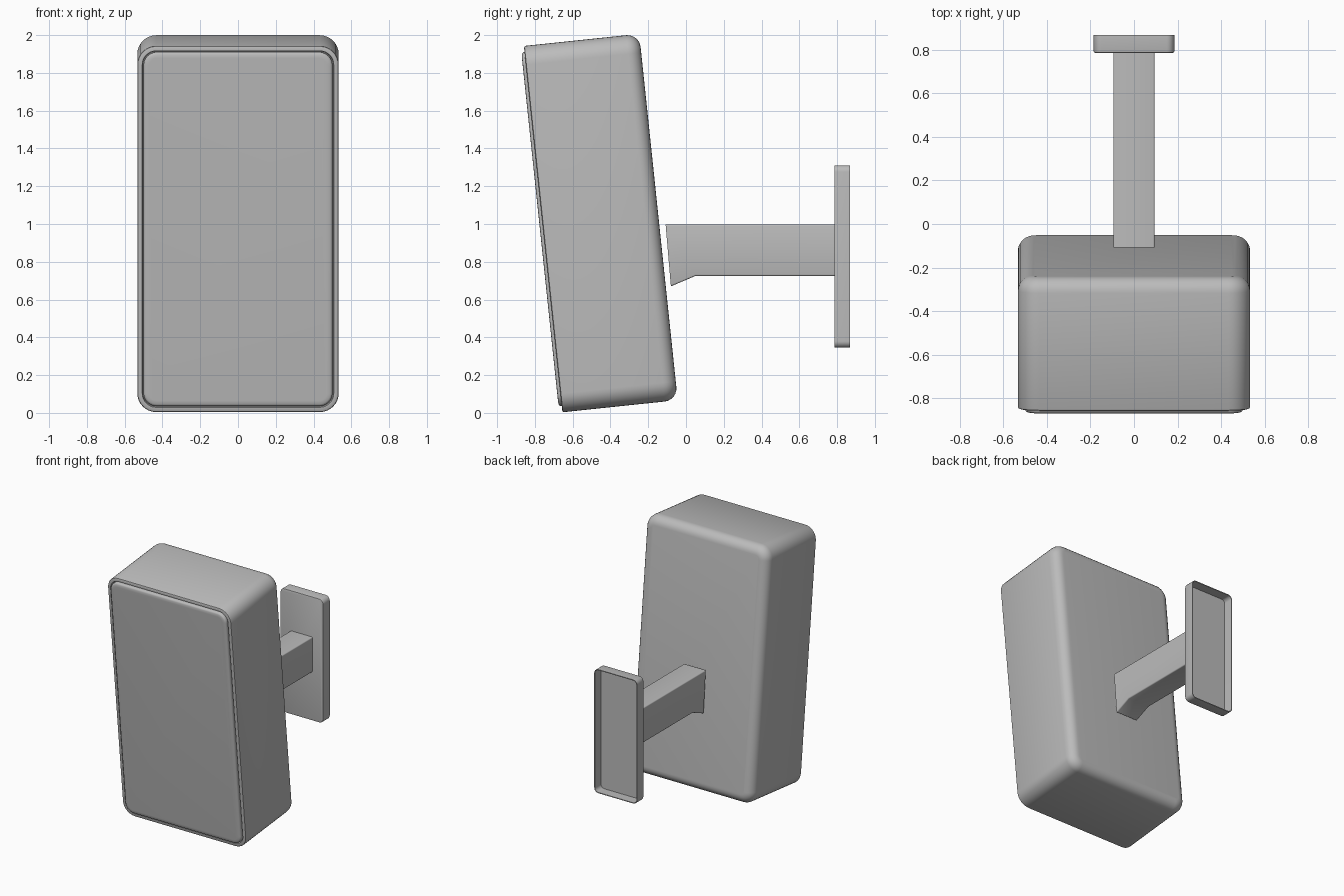
import bpy, bmesh, math
from mathutils import Matrix

cube = bpy.data.objects.get("Cube")
if cube:
    bpy.data.objects.remove(cube, do_unlink=True)

grey = bpy.data.materials.new("plain_grey")
grey.use_nodes = True
COLOUR = (0.5, 0.5, 0.5, 1)
grey.diffuse_color = COLOUR
grey.node_tree.nodes["Principled BSDF"].inputs["Base Color"].default_value = COLOUR


def finish(name, bm, matrix=None):
    """Turn a bmesh into a smooth-shaded object with sharp edges kept."""
    bmesh.ops.recalc_face_normals(bm, faces=bm.faces)
    mesh = bpy.data.meshes.new(name)
    bm.to_mesh(mesh)
    bm.free()
    mesh.materials.append(grey)
    obj = bpy.data.objects.new(name, mesh)
    bpy.context.collection.objects.link(obj)
    if matrix:
        obj.matrix_world = matrix
    bpy.ops.object.select_all(action='DESELECT')
    obj.select_set(True)
    bpy.context.view_layer.objects.active = obj
    bpy.ops.object.shade_smooth_by_angle(angle=math.radians(35))
    return obj


def rounded_loop(half_w, half_h, radius, steps=8):
    """Points of a rounded rectangle in the x-z plane."""
    points = []
    for i, (sx, sz) in enumerate([(1, 1), (-1, 1), (-1, -1), (1, -1)]):
        for s in range(steps + 1):
            a = math.pi / 2 * (i + s / steps)
            points.append((sx * (half_w - radius) + radius * math.cos(a),
                           sz * (half_h - radius) + radius * math.sin(a)))
    return points


def rounded_block(name, half_w, half_h, radius, rings, matrix):
    """Bridge rounded rectangles along y; each ring is (inset, y)."""
    bm = bmesh.new()
    loops = []
    for inset, y in rings:
        outline = rounded_loop(half_w - inset, half_h - inset, max(radius - inset, 0.004))
        loops.append([bm.verts.new((x, y, z)) for x, z in outline])
    for a, b in zip(loops, loops[1:]):
        for i in range(len(a)):
            j = (i + 1) % len(a)
            bm.faces.new((a[i], a[j], b[j], b[i]))
    bm.faces.new(loops[0])
    bm.faces.new(loops[-1])
    return finish(name, bm, matrix)


def round_over(r, y, steps=6):
    """Rings of a quarter-round edge that ends on the plane y."""
    return [(r * (1 - math.cos(a)), y - r * (1 - math.sin(a)))
            for a in (math.pi / 2 * s / steps for s in range(steps + 1))]


# Tilted cabinet with a soft back edge and a shallow groove in the front
tilt = Matrix.Translation((0, -0.451, 1.005)) @ Matrix.Rotation(math.radians(6), 4, 'X')
cabinet_rings = [(0.048, -0.29), (0.03, -0.29), (0.026, -0.307), (0.01, -0.307),
                 (0.003, -0.304), (0, -0.297)] + round_over(0.07, 0.307)
rounded_block("cabinet", 0.533, 0.975, 0.1, cabinet_rings, tilt)

# Front panel standing slightly proud of the cabinet
panel_rings = [(0.03, -0.324), (0.012, -0.323), (0.004, -0.319), (0, -0.312), (0, -0.288)]
rounded_block("front_panel", 0.5, 0.942, 0.07, panel_rings, tilt)

# Wall plate, a thin tray open at the back
plate_rings = [(0.006, 0.793), (0.006, 0.868), (0, 0.868), (0, 0.793), (0.002, 0.787), (0.008, 0.785)]
rounded_block("wall_plate", 0.185, 0.483, 0.035, plate_rings, Matrix.Translation((0, 0, 0.828)))

# Bracket arm: side profile extruded across x, with softened long edges
bm = bmesh.new()
profile = [(-0.108, 0.998), (-0.08, 0.67), (0.05, 0.725), (0.788, 0.725), (0.788, 0.998)]
side = bm.faces.new([bm.verts.new((-0.095, y, z)) for y, z in profile])
grown = bmesh.ops.extrude_face_region(bm, geom=[side])["geom"]
bmesh.ops.translate(bm, vec=(0.19, 0, 0), verts=[v for v in grown if isinstance(v, bmesh.types.BMVert)])
long_edges = [e for e in bm.edges
              if abs(e.verts[0].co.x - e.verts[1].co.x) < 0.01
              and abs(e.verts[0].co.y - e.verts[1].co.y) > 0.1]
bmesh.ops.bevel(bm, geom=long_edges, offset=0.008, segments=3, profile=0.5, affect='EDGES')
finish("bracket_arm", bm)
